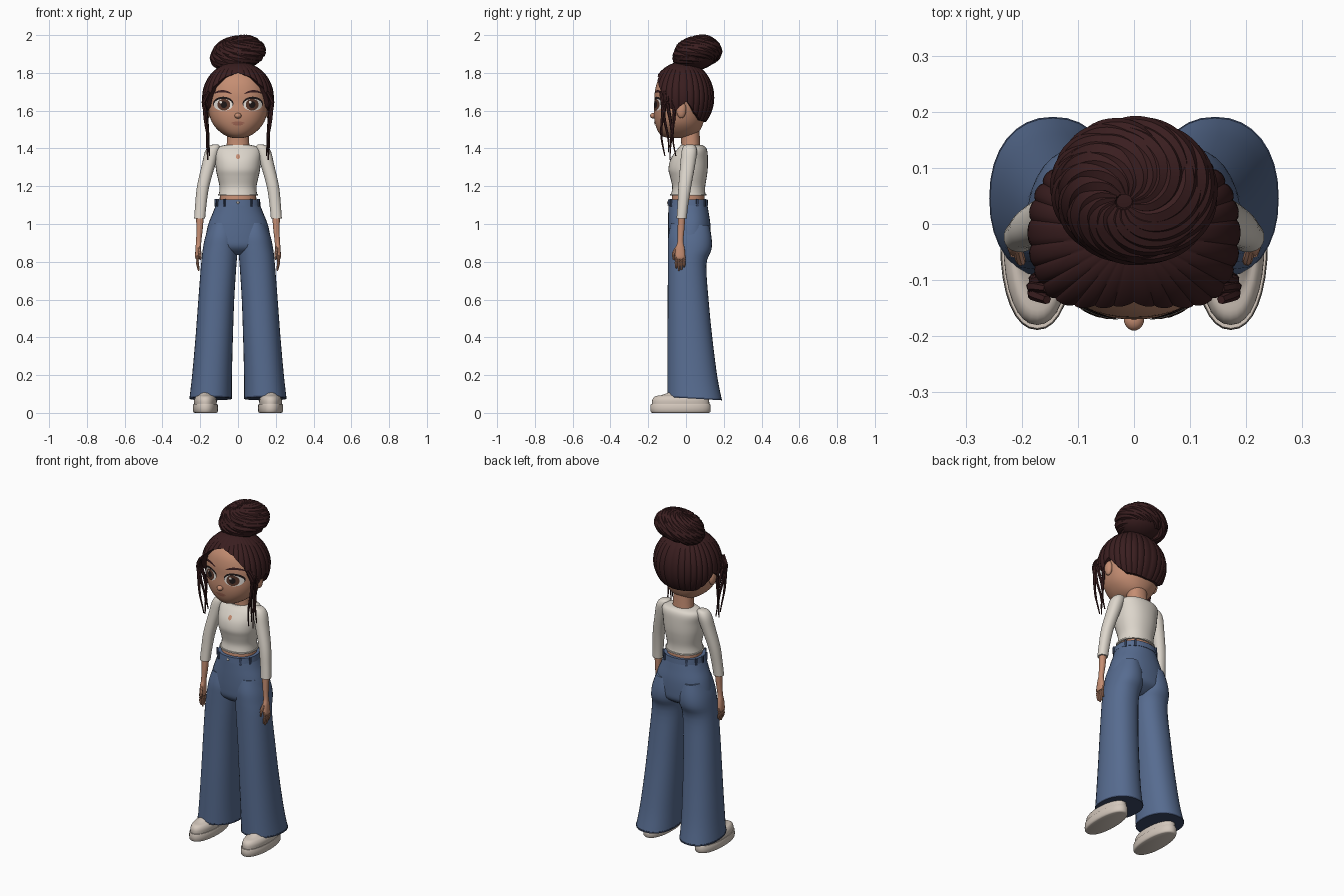
import bpy, bmesh, math, random
from math import sin, cos, pi, radians
from mathutils import Vector, Matrix
from mathutils.bvhtree import BVHTree

random.seed(4)
cube = bpy.data.objects.get("Cube")
if cube:
    bpy.data.objects.remove(cube)


def material(name, *rgb):
    m = bpy.data.materials.new(name)
    m.use_nodes = True
    m.diffuse_color = (*rgb, 1)
    m.node_tree.nodes["Principled BSDF"].inputs["Base Color"].default_value = (*rgb, 1)
    return m


SKIN = material("warm skin", .56, .27, .17)
HAIR = material("dark brown hair", .042, .013, .014)
DENIM = material("blue denim", .095, .15, .28)
SEAM = material("dark denim", .045, .07, .14)
SHIRT = material("cream knit", .72, .67, .6)
SHOE = material("off white shoe", .65, .57, .5)
WHITE = material("eye white", .8, .75, .7)
IRIS = material("brown iris", .1, .04, .025)
BLACK = material("lash black", .012, .008, .008)
LIP = material("rose lip", .4, .15, .1)
made = []


def finish(name, bm, mat):
    bmesh.ops.recalc_face_normals(bm, faces=bm.faces)
    mesh = bpy.data.meshes.new(name)
    bm.to_mesh(mesh)
    tree = BVHTree.FromBMesh(bm)
    bm.free()
    mesh.materials.append(mat)
    ob = bpy.data.objects.new(name, mesh)
    bpy.context.collection.objects.link(ob)
    made.append(ob)
    return tree


def smooth_rows(rows, n):
    """Catmull-Rom interpolation through tuples of any length."""
    out = []
    for i in range(len(rows) - 1):
        a, b, c, d = (rows[min(max(i + k, 0), len(rows) - 1)] for k in (-1, 0, 1, 2))
        for j in range(n):
            t = j / n
            out.append([q + .5 * t * (r - p + t * (2*p - 5*q + 4*r - s + t * (3*(q - r) + s - p)))
                        for p, q, r, s in zip(a, b, c, d)])
    return out + [list(rows[-1])]


def skin_rings(name, rings, mat, caps=True):
    bm = bmesh.new()
    vs = [[bm.verts.new(p) for p in ring] for ring in rings]
    n = len(vs[0])
    for a, b in zip(vs, vs[1:]):
        for i in range(n):
            bm.faces.new((a[i], a[(i+1) % n], b[(i+1) % n], b[i]))
    if caps:
        bm.faces.new(vs[0])
        bm.faces.new(vs[-1])
    return finish(name, bm, mat)


def power(v, e):
    return math.copysign(abs(v) ** e, v)


def loft(name, rows, mat, side=1, sub=4, seg=32, square=2.2, tilt=0):
    """Stack of rounded rings: (height, left, right, front, back)."""
    rings = []
    for z, x0, x1, yf, yb in smooth_rows(rows, sub):
        ring = []
        for i in range(seg):
            a = 2 * pi * i / seg
            x = (x0 + x1) / 2 + (x1 - x0) / 2 * power(cos(a), 2 / square)
            y = (yf + yb) / 2 + (yb - yf) / 2 * power(sin(a), 2 / square)
            ring.append((side * x, y, z + tilt * y))
        rings.append(ring)
    return skin_rings(name, rings, mat)


def centred(rows):
    return [(z, -r, r, f, b) for z, r, f, b in rows]


def tube(name, points, mat, seg=8, sub=5):
    """Tapered lock through (x, y, z, radius) points."""
    pts = smooth_rows(points, sub)
    rings = []
    for i, p in enumerate(pts):
        d = Vector(pts[min(i+1, len(pts)-1)][:3]) - Vector(pts[max(i-1, 0)][:3])
        q = d.to_track_quat('Z', 'Y')
        rings.append([Vector(p[:3]) + q @ Vector((cos(2*pi*k/seg), sin(2*pi*k/seg), 0)) * p[3]
                      for k in range(seg)])
    skin_rings(name, rings, mat)


def ball(name, at, size, mat, tilt=0):
    bm = bmesh.new()
    bmesh.ops.create_uvsphere(bm, u_segments=24, v_segments=16, radius=1)
    bm.transform(Matrix.Translation(at) @ Matrix.Rotation(tilt, 4, 'X') @ Matrix.Diagonal((*size, 1)))
    finish(name, bm, mat)


def plate(name, tree, x, z, w, h, mat, lift=.003, bend=0):
    """Thin patch laid on a surface, seen from the front."""
    bm = bmesh.new()

    def drop(u, v):
        px, pz = x + w * u, z + h * v + bend * u * u
        hit = tree.ray_cast(Vector((px, -1, pz)), Vector((0, 1, 0)))[0]
        return bm.verts.new((px, (hit.y if hit else 0) - lift, pz))
    n = 24
    mid = drop(0, 0)
    rings = [[drop(r/4 * cos(2*pi*i/n), r/4 * sin(2*pi*i/n)) for i in range(n)] for r in range(1, 5)]
    for i in range(n):
        j = (i + 1) % n
        bm.faces.new((mid, rings[0][i], rings[0][j]))
        for a, b in zip(rings, rings[1:]):
            bm.faces.new((a[i], b[i], b[j], a[j]))
    finish(name, bm, mat)


# Head, neck and midriff
head = loft("head", centred([
    (1.455, .025, -.09, -.01), (1.465, .06, -.125, .04), (1.49, .098, -.148, .07),
    (1.53, .133, -.163, .09), (1.58, .152, -.17, .105), (1.64, .16, -.167, .12),
    (1.7, .155, -.165, .12), (1.76, .135, -.148, .11), (1.81, .09, -.105, .08),
    (1.83, .03, -.04, .03)]), SKIN, seg=48)
loft("neck", centred([(1.36, .07, -.03, .08), (1.42, .06, -.025, .075), (1.53, .055, -.03, .07)]), SKIN)
loft("midriff", centred([(1.09, .1, -.08, .1), (1.18, .094, -.07, .097)]), SKIN)
ball("nose", (0, -.17, 1.573), (.018, .02, .015), SKIN)

# Face details
plate("lower_lip", head, 0, 1.528, .026, .007, LIP)
plate("upper_lip", head, 0, 1.538, .036, .005, LIP, .004, -.004)
for s, tag in ((1, "left"), (-1, "right")):
    x = .078 * s
    plate(tag + "_lash", head, x, 1.638, .054, .036, BLACK, .0025)
    plate(tag + "_eye", head, x, 1.631, .05, .032, WHITE, .004)
    plate(tag + "_iris", head, x - .003 * s, 1.632, .034, .031, IRIS, .0055)
    plate(tag + "_pupil", head, x - .003 * s, 1.632, .017, .018, BLACK, .007)
    plate(tag + "_glint", head, x - .014, 1.645, .007, .007, WHITE, .0085)
    plate(tag + "_brow", head, .083 * s, 1.703, .05, .006, HAIR, .004, -.014)
    ball(tag + "_ear", (.16 * s, -.025, 1.605), (.018, .026, .045), SKIN)

# Combed hair cap: hairline heights keyed by angle away from the front
LINE = [(0, 1.80), (25, 1.775), (45, 1.72), (62, 1.62), (78, 1.60), (95, 1.65),
        (110, 1.59), (130, 1.55), (181, 1.54)]


def hairline(deg):
    for (a, p), (b, q) in zip(LINE, LINE[1:]):
        if a <= deg <= b:
            return p + (q - p) * (deg - a) / (b - a)


SEG, STEPS = 240, 22
rings = []
for k in range(STEPS + 3):
    ring = []
    for i in range(SEG):
        a = 2 * pi * i / SEG
        off = math.degrees(a if a <= pi else 2 * pi - a)
        end = math.acos((hairline(off) - 1.67) / .19)
        u = .03 + (end - .03) * min(k / STEPS, 1)
        groove = abs(sin(a * 15)) ** .6
        swell = 1 + .03 * (groove - .5) * min(1, k / 8)
        if k > STEPS:
            swell *= 1 - .07 * (k - STEPS)
        r = sin(u) * swell
        x = .187 * power(sin(a), .88) * r
        y = -.015 - (.172 if cos(a) > 0 else .163) * power(cos(a), .88) * r
        ring.append((x, y, 1.67 + .19 * cos(u)))
    rings.append(ring)
skin_rings("hair_cap", rings, HAIR, caps=False)

# Swirled bun
TILT, CENTRE = radians(14), Vector((0, .06, 1.898))
ball("bun_core", CENTRE, (.128, .112, .08), HAIR, TILT)
turn = Matrix.Rotation(TILT, 3, 'X') @ Matrix.Rotation(radians(-12), 3, 'Y')
for layer, (count, start, stop) in enumerate(((17, .12, 1.5), (17, .9, 2.3))):
    for k in range(count):
        pts = []
        jitter = random.uniform(-.12, .12)
        for j in range(7):
            t = j / 6
            th = start + (stop - start + jitter) * t
            ph = 2 * pi * k / count + 1.5 * th + jitter + layer * .2
            p = Vector((.128 * sin(th) * cos(ph), .112 * sin(th) * sin(ph), .078 * cos(th)))
            pts.append((*(CENTRE + turn @ p), .005 + .019 * sin(pi * (.12 + .8 * t))))
        tube("bun_lock", pts, HAIR)

# Loose strands beside the face
for s in (1, -1):
    for k in range(4):
        y, low = -.135 + .02 * k, 1.36 + .03 * (k % 2) - .01 * k
        pts = [(s * .155, y, 1.70, .008)]
        for j in range(1, 8):
            t = j / 7
            pts.append((s * (.178 - .022 * t + .006 * sin(5 * t + k)), y + .018 * t + .008 * sin(7 * t + 2 * k),
                        1.70 + (low - 1.70) * t, .009 * (1 - t) + .003))
        tube("loose_strand", pts, HAIR, 6)

# Cropped top
top = loft("cropped_top", centred([
    (1.15, .104, -.082, .106), (1.165, .1, -.077, .102), (1.2, .098, -.073, .102),
    (1.25, .109, -.084, .11), (1.29, .117, -.093, .115), (1.34, .121, -.083, .116),
    (1.385, .124, -.055, .113), (1.408, .108, -.035, .103), (1.418, .068, -.03, .085)]), SHIRT)
plate("chest_charm", top, 0, 1.357, .011, .013, SKIN)
loft("top_hem", centred([(1.15, .107, -.085, .108), (1.158, .107, -.085, .108)]), SHIRT, sub=1)

# Arms and hands
for s, tag in ((1, "left"), (-1, "right")):
    loft(tag + "_sleeve", [
        (1.42, .105, .135, 0, .04), (1.41, .095, .158, -.015, .052), (1.38, .1, .176, -.024, .058),
        (1.32, .118, .19, -.03, .05), (1.2, .152, .217, -.04, .028), (1.1, .167, .227, -.045, .012),
        (1.03, .174, .232, -.05, .004)], SHIRT, s)
    loft(tag + "_forearm", [
        (1.06, .18, .224, -.042, -.002), (.98, .186, .22, -.044, -.008), (.91, .194, .222, -.045, -.014),
        (.875, .195, .225, -.054, -.008), (.83, .199, .227, -.058, -.004), (.815, .203, .224, -.052, -.01)],
        SKIN, s, seg=20)
    for k in range(4):
        y, tip = -.052 + .014 * k, (.765, .752, .757, .772)[k]
        tube(tag + "_finger", [(s * .214, y, .835, .008), (s * .214, y, .79, .0075),
                               (s * .208, y, tip, .004)], SKIN)
    tube(tag + "_thumb", [(s * .207, -.045, .88, .008), (s * .202, -.065, .845, .009),
                          (s * .199, -.066, .81, .004)], SKIN)

# Wide trousers
loft("trouser_hips", centred([
    (1.105, .116, -.093, .113), (1.06, .133, -.094, .12), (1, .157, -.095, .129),
    (.93, .172, -.094, .131), (.88, .172, -.088, .125), (.85, .13, -.06, .09),
    (.835, .06, -.03, .06)]), DENIM)
loft("waistband", centred([(1.098, .12, -.097, .117), (1.13, .116, -.095, .115)]), DENIM, sub=1)
for s, tag in ((1, "left"), (-1, "right")):
    loft(tag + "_trouser_leg", [
        (1, .02, .15, -.08, .122), (.93, .002, .174, -.094, .136), (.87, .001, .186, -.096, .134),
        (.79, .008, .195, -.096, .108), (.6, .02, .21, -.097, .12), (.4, .027, .225, -.098, .14),
        (.2, .032, .243, -.098, .166), (.08, .032, .257, -.098, .19)], DENIM, s, tilt=-.06)
    loft(tag + "_hem", [(.086, .031, .258, -.099, .191), (.078, .031, .258, -.099, .191)],
         SEAM, s, sub=1, tilt=-.06)
    # Shoe with a thick sole
    loft(tag + "_sole", [(0, .114, .23, -.178, .12), (.008, .107, .238, -.188, .13),
                         (.042, .107, .238, -.188, .13), (.046, .111, .234, -.184, .126)], SHOE, s, sub=2)
    loft(tag + "_shoe", [(.044, .113, .232, -.18, .124), (.07, .113, .232, -.178, .122),
                         (.088, .122, .222, -.162, .118), (.097, .135, .21, -.12, .11),
                         (.13, .14, .205, -.04, .09)], SHOE, s)

# Belt loops and button
for deg in (35, 65, 115, 145, 215, 245, 270, 295, 325):
    a = radians(deg)
    bm = bmesh.new()
    bmesh.ops.create_cube(bm, size=1)
    spot = Vector((.119 * power(sin(a), .91), .01 - .107 * power(cos(a), .91), 1.113))
    bm.transform(Matrix.Translation(spot) @ Matrix.Rotation(a, 4, 'Z') @ Matrix.Diagonal((.01, .012, .04, 1)))
    finish("belt_loop", bm, SEAM)
ball("button", (0, -.096, 1.113), (.007, .005, .007), SHOE)

# Soft shading with crisp edges
bpy.ops.object.select_all(action='DESELECT')
for ob in made:
    ob.select_set(True)
bpy.context.view_layer.objects.active = made[0]
bpy.ops.object.shade_smooth_by_angle(angle=radians(40))
